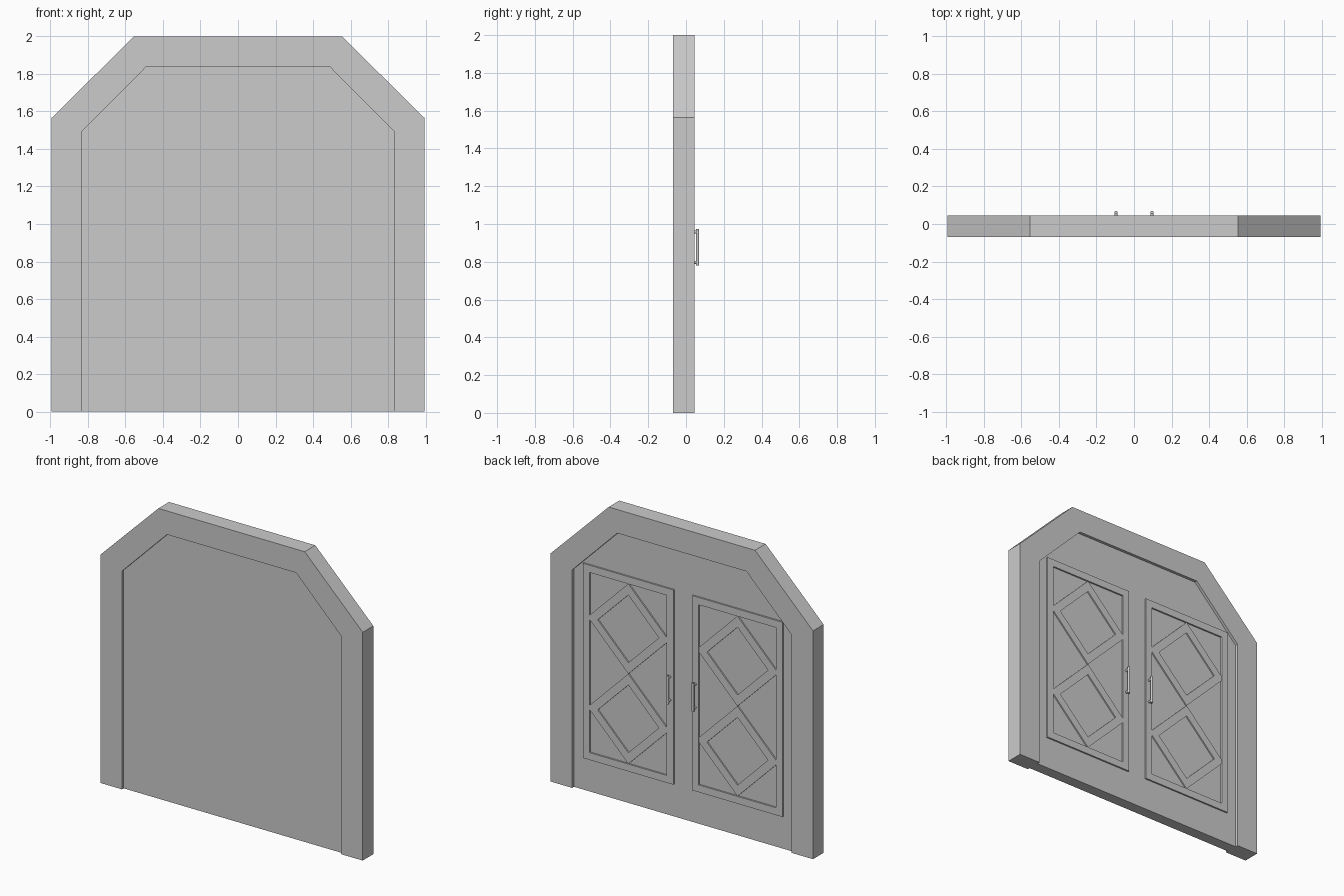
import bpy, bmesh

if "Cube" in bpy.data.objects:
    bpy.data.objects.remove(bpy.data.objects["Cube"])

FRAME_FRONT, FRAME_BACK = -0.07, 0.045
SLAB_FRONT, SLAB_BACK = -0.052, 0.025


def finish(name, bm, mirror):
    bmesh.ops.recalc_face_normals(bm, faces=bm.faces[:])
    mesh = bpy.data.meshes.new(name)
    bm.to_mesh(mesh)
    bm.free()
    ob = bpy.data.objects.new(name, mesh)
    bpy.context.collection.objects.link(ob)
    if mirror:
        ob.modifiers.new("Mirror", 'MIRROR').use_axis[0] = True
    return ob


def plate(name, polys, y0, y1, mirror=False):
    """Weld x/z polygons into one outline and extrude it from y0 to y1."""
    bm = bmesh.new()
    for poly in polys:
        bm.faces.new([bm.verts.new((x, y0, z)) for x, z in poly])
    bmesh.ops.remove_doubles(bm, verts=bm.verts[:], dist=1e-5)
    bmesh.ops.recalc_face_normals(bm, faces=bm.faces[:])
    res = bmesh.ops.extrude_face_region(bm, geom=bm.faces[:])
    moved = [g for g in res['geom'] if isinstance(g, bmesh.types.BMVert)]
    bmesh.ops.translate(bm, verts=moved, vec=(0, y1 - y0, 0))
    return finish(name, bm, mirror)


def both_sides(half):
    return half + [(-x, z) for x, z in reversed(half)]


# Chamfered surround and the recessed slab inside it
outer = both_sides([(0.995, 0), (0.995, 1.565), (0.555, 2.0)])
inner = both_sides([(0.832, 0), (0.832, 1.495), (0.49, 1.838)])
plate("door_surround", [outer + inner[::-1]], FRAME_FRONT, FRAME_BACK)
plate("door_slab", [inner], SLAB_FRONT, SLAB_BACK)

# Raised rectangular trim of each door leaf
X0, X1, Z0, Z1, W = 0.071, 0.757, 0.222, 1.557, 0.05
o = [(X0, Z0), (X1, Z0), (X1, Z1), (X0, Z1)]
i = [(X0 + W, Z0 + W), (X1 - W, Z0 + W), (X1 - W, Z1 - W), (X0 + W, Z1 - W)]
plate("leaf_trim",
      [[o[k], o[(k + 1) % 4], i[(k + 1) % 4], i[k]] for k in range(4)],
      SLAB_BACK, 0.036, mirror=True)

# Two diamond lattice rings per leaf, clipped by the trim at the sides
cx = (X0 + X1) / 2
half_w = (X1 - X0) / 2 - W
R = (Z1 - Z0 - 2 * W) / 4
q = 0.232
for label, cz in (("lower", Z0 + W + R), ("upper", Z1 - W - R)):
    quarter = [(0, R), (half_w, R - half_w), (half_w, 0), (q, 0), (0, q)]
    plate(label + "_diamond",
          [[(cx + sx * x, cz + sz * z) for x, z in quarter]
           for sx in (-1, 1) for sz in (-1, 1)],
          SLAB_BACK, 0.034, mirror=True)


# Pull handles: upright bar on two short posts
def rod(name, p, radius, depth, along_y=False):
    bpy.ops.mesh.primitive_cylinder_add(
        vertices=16, radius=radius, depth=depth, location=p,
        rotation=(1.5707963 if along_y else 0, 0, 0))
    ob = bpy.context.object
    ob.name = name
    bpy.ops.object.shade_smooth_by_angle()


for side, sx in (("left", -1), ("right", 1)):
    rod(side + "_handle_bar", (sx * 0.096, 0.0615, 0.877), 0.0085, 0.195)
    for end, z in (("lower", 0.797), ("upper", 0.957)):
        rod(f"{side}_handle_{end}_post", (sx * 0.096, 0.046, z),
            0.008, 0.028, along_y=True)
